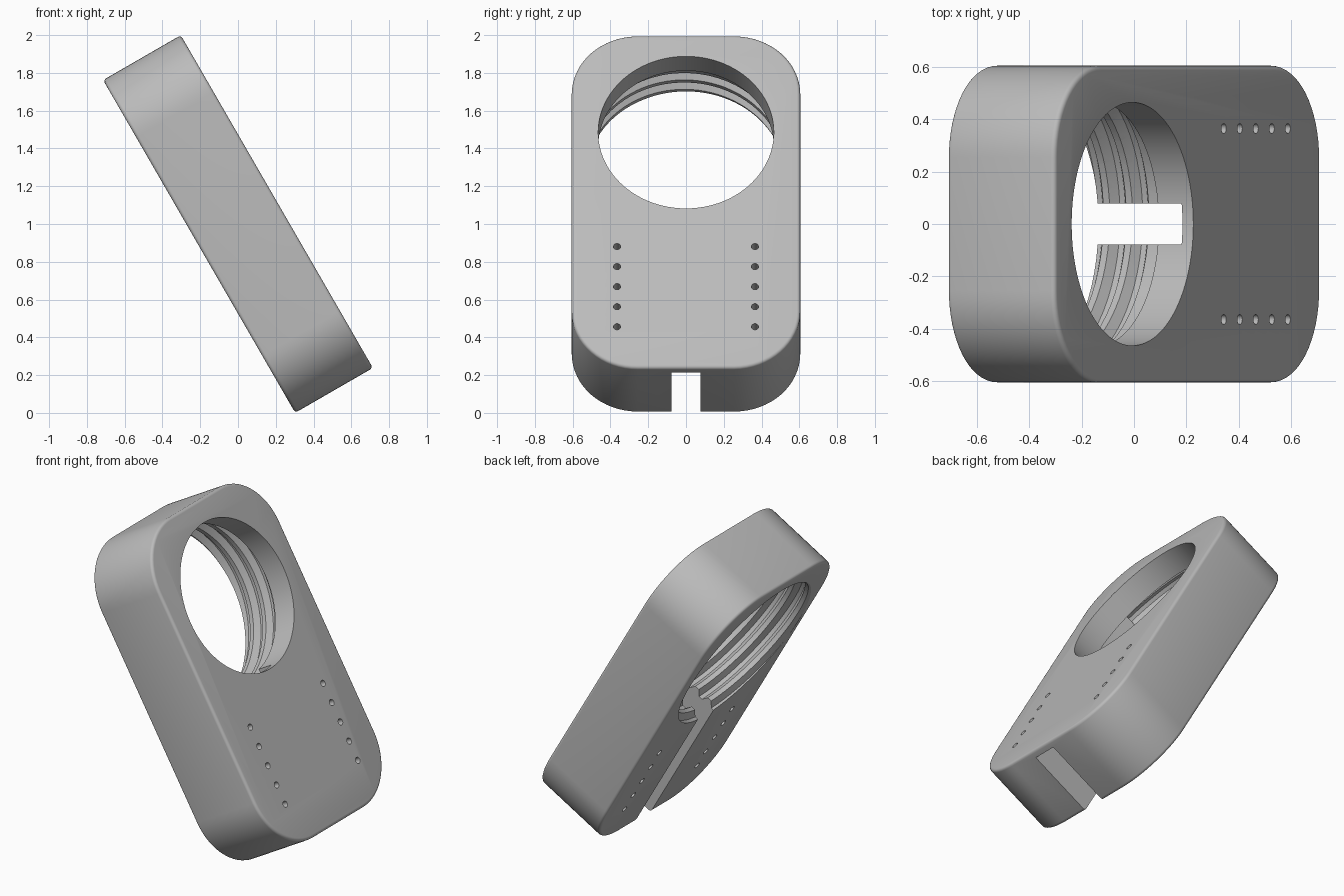
import bpy
import bmesh
from math import pi, sin, cos, radians
from mathutils import Matrix, Vector

if "Cube" in bpy.data.objects:
    bpy.data.objects.remove(bpy.data.objects["Cube"], do_unlink=True)

# Local frame: x through the thickness, y across, z along the length
HALF_T, HALF_W, HALF_L = 0.2375, 0.605, 1.017
CORNER, FILLET = 0.35, 0.018
HOLE_Z, HOLE_R, THREAD_R, SHOULDER = 0.423, 0.465, 0.525, 0.085
PITCH = 0.1

grey = bpy.data.materials.new("plain grey")
grey.use_nodes = True
grey.diffuse_color = (0.5, 0.5, 0.5, 1)
grey.node_tree.nodes["Principled BSDF"].inputs["Base Color"].default_value = (0.5, 0.5, 0.5, 1)


def loft(name, rings):
    """Closed solid through rings of equal point count."""
    bm = bmesh.new()
    loops = [[bm.verts.new(p) for p in ring] for ring in rings]
    for a, b in zip(loops, loops[1:]):
        for i in range(len(a)):
            j = (i + 1) % len(a)
            bm.faces.new((a[i], a[j], b[j], b[i]))
    bm.faces.new(loops[0])
    bm.faces.new(loops[-1])
    bmesh.ops.recalc_face_normals(bm, faces=bm.faces)
    mesh = bpy.data.meshes.new(name)
    bm.to_mesh(mesh)
    bm.free()
    mesh.materials.append(grey)
    obj = bpy.data.objects.new(name, mesh)
    bpy.context.collection.objects.link(obj)
    return obj


def circle(x, y, z, r, count):
    return [(x, y + r * cos(2 * pi * i / count), z + r * sin(2 * pi * i / count))
            for i in range(count)]


def rounded_outline(x, inset, steps=16):
    """Rounded rectangle at depth x, drawn in by inset."""
    points = []
    for quarter, (sy, sz) in enumerate(((1, 1), (-1, 1), (-1, -1), (1, -1))):
        for i in range(steps + 1):
            a = (quarter + i / steps) * pi / 2
            r = CORNER - inset
            points.append((x, sy * (HALF_W - CORNER) + r * cos(a),
                           sz * (HALF_L - CORNER) + r * sin(a)))
    return points


def cut(target, cutter):
    cutter.hide_render = True
    mod = target.modifiers.new("cut", "BOOLEAN")
    mod.operation = "DIFFERENCE"
    mod.solver = "EXACT"
    mod.object = cutter
    bpy.context.view_layer.objects.active = target
    bpy.ops.object.modifier_apply(modifier=mod.name)
    bpy.data.objects.remove(cutter, do_unlink=True)


# Rounded block with softened front and back rims
arc = [k * pi / 8 for k in range(5)]
rim = [(HALF_T - FILLET * (1 - sin(a)), FILLET * (1 - cos(a))) for a in arc]
levels = [(-x, d) for x, d in reversed(rim)] + rim
body = loft("tilted_block", [rounded_outline(x, d) for x, d in levels])

# Stepped round opening, wider at the back
steps = [(-0.3, THREAD_R), (SHOULDER, THREAD_R), (SHOULDER, HOLE_R), (0.3, HOLE_R)]
cut(body, loft("opening_cutter", [circle(x, 0, HOLE_Z, r, 96) for x, r in steps]))

# Screw thread groove in the wide part
groove = []
profile = ((-0.04, THREAD_R - 0.006), (0.04, THREAD_R - 0.006), (0.012, 0.562), (-0.012, 0.562))
turn_steps = 64
for i in range(int(3.6 * turn_steps)):
    x = 0.035 - PITCH * i / turn_steps
    a = 2 * pi * (x - 0.02) / PITCH + pi / 2
    groove.append([(x + dx, r * cos(a), HOLE_Z + r * sin(a)) for dx, r in profile])
cut(body, loft("thread_cutter", groove))

# Slot from the lower end up to the opening, open at the back
cut(body, loft("slot_cutter", [[(-0.4, -0.078, z), (0.19, -0.078, z),
                                (0.19, 0.078, z), (-0.4, 0.078, z)] for z in (-1.2, HOLE_Z - 0.2)]))

# Two rows of small through holes
for side in (-1, 1):
    for k in range(5):
        cut(body, loft("pin_hole_cutter", [circle(x, side * 0.365, -0.275 - 0.1225 * k, 0.019, 16)
                                           for x in (-0.3, 0.3)]))

# Lean the block and stand it on the ground
body.data.transform(Matrix.Translation(Vector((0, 0, 1))) @ Matrix.Rotation(radians(-30), 4, "Y"))
bpy.ops.object.select_all(action="DESELECT")
body.select_set(True)
bpy.context.view_layer.objects.active = body
bpy.ops.object.shade_smooth_by_angle(angle=radians(30))
